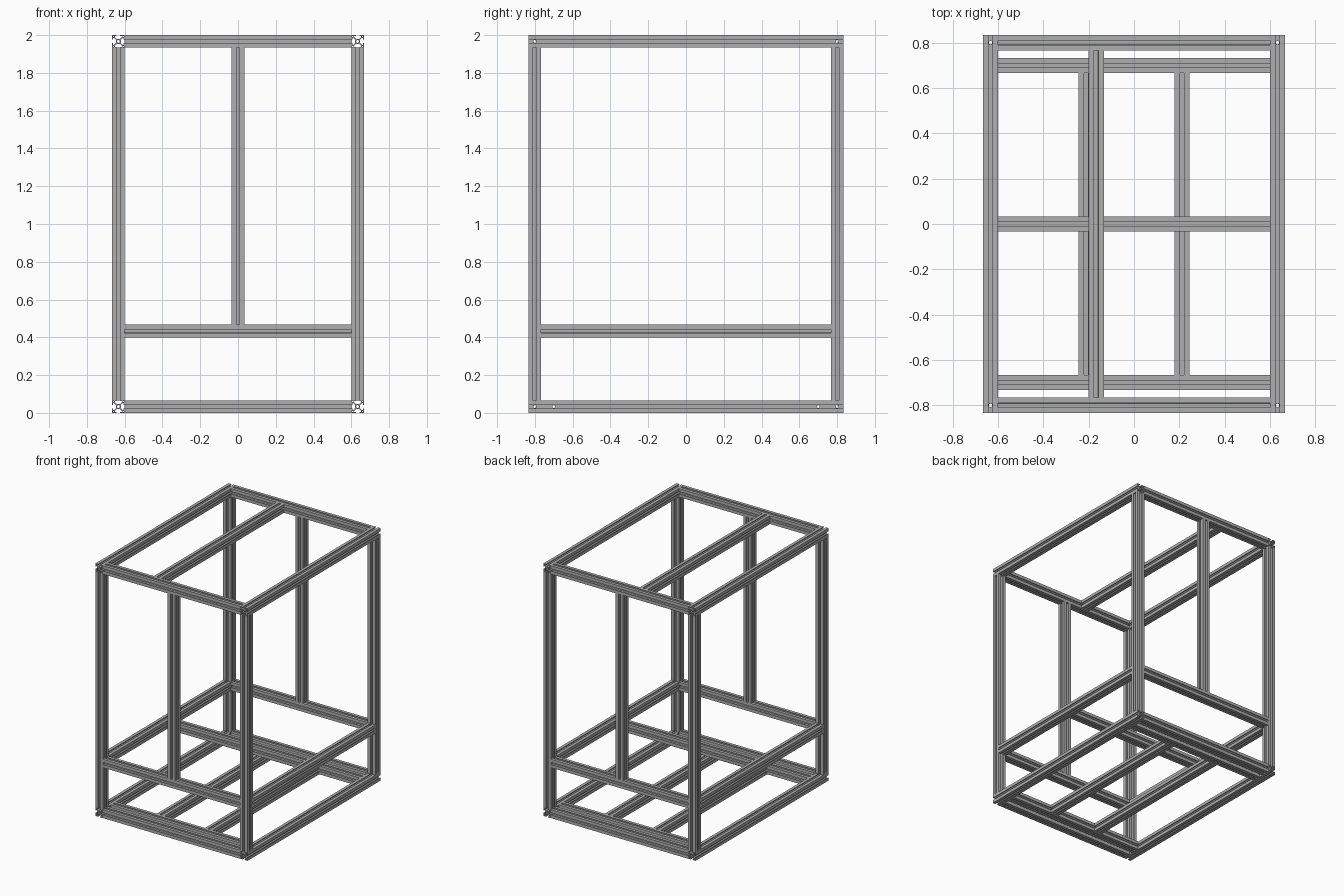
import bpy, bmesh, math
from mathutils import Matrix

cube = bpy.data.objects.get("Cube")
if cube:
    bpy.data.objects.remove(cube, do_unlink=True)

MM = 1 / 450           # one millimetre in model units
W = 30 * MM            # profile width
X, Y = 0.6333, 0.8     # centre lines of the outer frame
LOW, MID, HIGH = W / 2, 0.4333, 2 - W / 2

metal = bpy.data.materials.new("aluminium grey")
metal.use_nodes = True
metal.diffuse_color = (0.43, 0.43, 0.43, 1)
metal.node_tree.nodes["Principled BSDF"].inputs["Base Color"].default_value = metal.diffuse_color


def ring(radius, sides):
    return [(radius * math.cos(2 * math.pi * i / sides),
             radius * math.sin(2 * math.pi * i / sides)) for i in range(sides)]


def profile_loops():
    """Outline, centre bore and corner cavities of the slotted section, in mm."""
    half = [(15, 15), (4.1, 15), (4.1, 12.8), (8.25, 12.8), (8.25, 10.5), (4, 6.2)]
    side = half + [(-x, y) for x, y in reversed(half[1:])]
    outline = []
    for _ in range(4):
        outline += side
        side = [(-y, x) for x, y in side]
    loops = [outline, ring(3.4, 16)]
    for sx in (-1, 1):
        for sy in (-1, 1):
            loops.append([(sx * x, sy * y) for x, y in
                          ((10.4, 10.4), (13.3, 10.4), (13.3, 13.3), (10.4, 13.3))])
    return loops


def profile_mesh(length):
    """Extrude the section along local z."""
    curve = bpy.data.curves.new("section", 'CURVE')
    curve.dimensions = '2D'
    curve.fill_mode = 'BOTH'
    curve.extrude = length / 2
    for loop in profile_loops():
        spline = curve.splines.new('POLY')
        spline.points.add(len(loop) - 1)
        for p, (x, y) in zip(spline.points, loop):
            p.co = (x * MM, y * MM, 0, 1)
        spline.use_cyclic_u = True
    temp = bpy.data.objects.new("section", curve)
    bpy.context.collection.objects.link(temp)
    mesh = bpy.data.meshes.new_from_object(
        temp.evaluated_get(bpy.context.evaluated_depsgraph_get()))
    bpy.data.objects.remove(temp, do_unlink=True)
    bm = bmesh.new()
    bm.from_mesh(mesh)
    bmesh.ops.remove_doubles(bm, verts=bm.verts, dist=1e-5)
    bmesh.ops.recalc_face_normals(bm, faces=bm.faces)
    for f in bm.faces:
        f.smooth = False
    bm.to_mesh(mesh)
    bm.free()
    return mesh


TURN = {'x': Matrix.Rotation(math.pi / 2, 4, 'Y'),
        'y': Matrix.Rotation(math.pi / 2, 4, 'X'),
        'z': Matrix.Identity(4)}


def bar(name, axis, length, centre):
    mesh = profile_mesh(length)
    mesh.transform(Matrix.Translation(centre) @ TURN[axis])
    mesh.materials.clear()
    mesh.materials.append(metal)
    obj = bpy.data.objects.new(name, mesh)
    bpy.context.collection.objects.link(obj)
    return obj


def drill(obj, axis, centre):
    """Cut a screw hole right through a bar."""
    bm = bmesh.new()
    bmesh.ops.create_cone(bm, cap_ends=True, segments=16, radius1=3.5 * MM,
                          radius2=3.5 * MM, depth=W * 1.5,
                          matrix=Matrix.Translation(centre) @ TURN[axis])
    mesh = bpy.data.meshes.new("drill")
    bm.to_mesh(mesh)
    bm.free()
    cutter = bpy.data.objects.new("drill", mesh)
    cutter.hide_render = True
    bpy.context.collection.objects.link(cutter)
    mod = obj.modifiers.new("hole", 'BOOLEAN')
    mod.operation, mod.solver, mod.object = 'DIFFERENCE', 'EXACT', cutter
    bpy.context.view_layer.objects.active = obj
    bpy.ops.object.modifier_apply(modifier=mod.name)
    bpy.data.objects.remove(cutter, do_unlink=True)


inner_x, inner_y = 2 * X - W, 2 * Y - W

# Side rails with their screw holes, side middle rails, bottom runners
for sx, side in ((1, "left"), (-1, "right")):
    for z, level in ((LOW, "bottom"), (HIGH, "top")):
        rail = bar(f"{side}_{level}_rail", 'y', 2 * Y + W, (sx * X, 0, z))
        for sy in (-1, 1):
            drill(rail, 'z', (sx * X, sy * Y, z))
            drill(rail, 'x', (sx * X, sy * Y, z))
            if level == "bottom":
                drill(rail, 'x', (sx * X, sy * 0.7, z))
    bar(f"{side}_middle_rail", 'y', inner_y, (sx * X, 0, MID))
    bar(f"{side}_bottom_runner", 'y', 1.4 - W, (sx * 0.2111, 0, LOW))

# Front and back: cross rails, corner posts, centre post, inner bottom rail
for sy, end in ((-1, "front"), (1, "back")):
    for z, level in ((LOW, "bottom"), (MID, "middle"), (HIGH, "top")):
        bar(f"{end}_{level}_rail", 'x', inner_x, (0, sy * Y, z))
    for sx, side in ((1, "left"), (-1, "right")):
        bar(f"{end}_{side}_post", 'z', 2 - 2 * W, (sx * X, sy * Y, 1))
    base, top = MID + W / 2, 2 - W
    bar(f"{end}_centre_post", 'z', top - base, (0, sy * Y, (base + top) / 2))
    bar(f"{end}_inner_bottom_rail", 'x', inner_x, (0, sy * 0.7, LOW))

# Single bars across the middle level and the roof
bar("middle_cross_rail", 'x', inner_x, (0, 0, MID))
bar("roof_rail", 'y', inner_y, (-0.1667, 0, HIGH))
